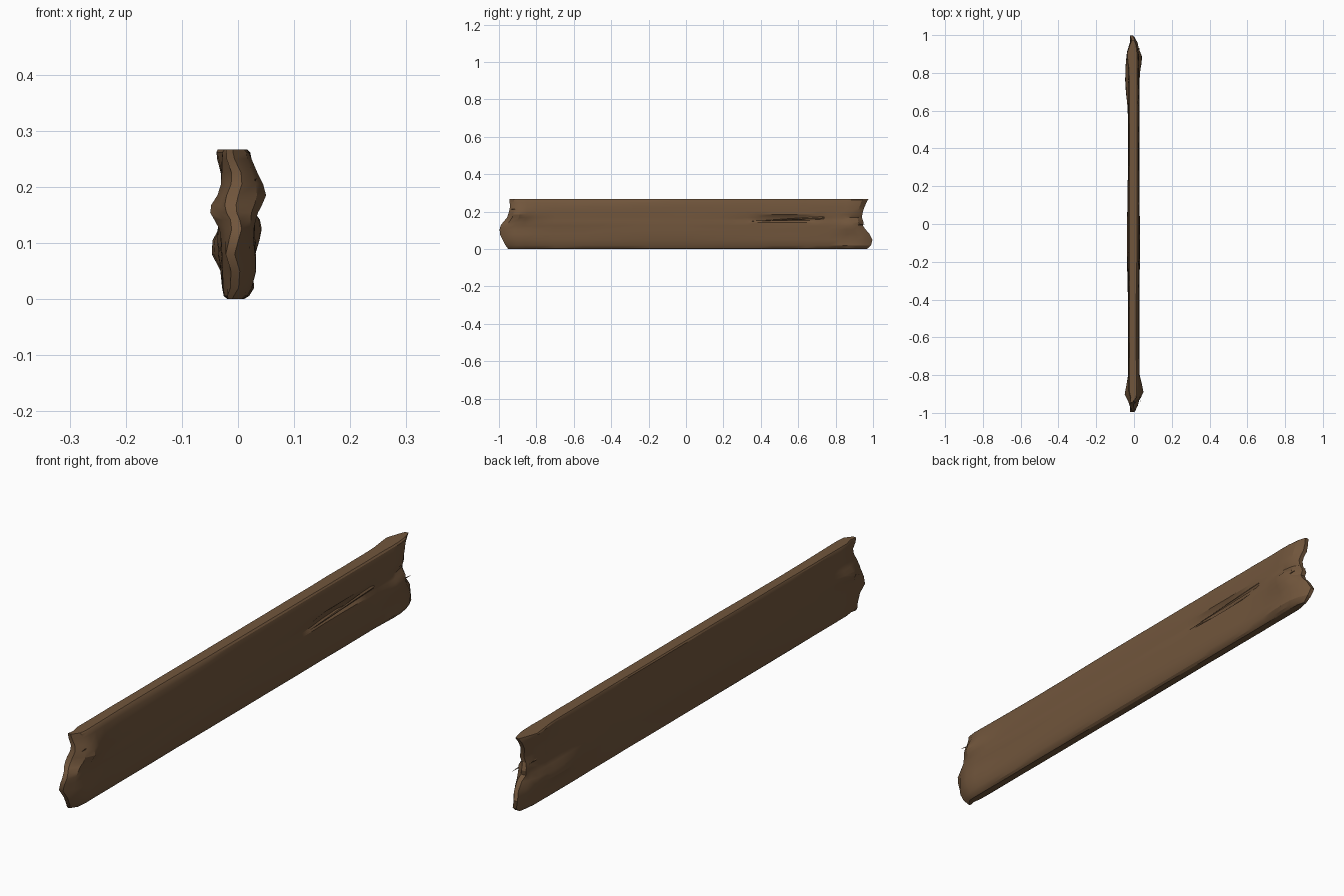
import bpy, bmesh, math, random

if "Cube" in bpy.data.objects:
    bpy.data.objects.remove(bpy.data.objects["Cube"])
random.seed(4)

# Edge profile: height, -x half thickness, +x half thickness
ROWS = [(0, .018, .008), (.006, .025, .016), (.02, .027, .023), (.05, .028, .026),
        (.08, .029, .027), (.105, .030, .027), (.125, .030, .028), (.142, .030, .029),
        (.154, .030, .028), (.168, .030, .028), (.185, .030, .028), (.205, .029, .027),
        (.225, .029, .026), (.25, .028, .024), (.262, .027, .021), (.267, .024, .016)]

# Broken end outlines: (height, y)
FRONT = [(0, -.95), (.02, -.965), (.05, -.98), (.09, -1), (.13, -.99), (.17, -.955),
         (.205, -.945), (.23, -.94), (.267, -.945)]
BACK = [(0, .965), (.012, .985), (.04, 1), (.07, .99), (.1, .965), (.12, .945), (.145, .95),
        (.165, .94), (.2, .945), (.24, .96), (.267, .975)]

# Swellings and gouges: side, y, z, y radius, z radius, amount
BUMPS = [(-1, -.90, .16, .06, .025, .020), (-1, .78, .09, .15, .028, .021),
         (1, -.90, .19, .07, .035, .023), (1, .88, .12, .07, .035, .015),
         (-1, .90, .262, .06, .025, .012), (1, -.88, .06, .07, .03, .008),
         (-1, -.1, .10, .30, .05, .008), (1, .53, .16, .15, .012, -.025),
         (1, -.1, .09, .3, .04, .004), (1, .9, .165, .05, .012, -.012),
         (-1, .05, .06, .12, .012, -.008), (1, -.55, .262, .3, .014, -.006),
         (1, .88, .02, .08, .02, .006)]

STATIONS = [-1, -.965, -.92, -.87, -.8, -.7, -.55, -.38, -.2, 0, .18, .33, .38, .46, .55,
            .64, .7, .76, .82, .87, .92, .965, 1]


def outline(points, z):
    for (z0, a), (z1, b) in zip(points, points[1:]):
        if z <= z1:
            return a + (b - a) * (z - z0) / (z1 - z0)
    return points[-1][1]


def side_x(side, y, z, half, s):
    x = half
    for sd, by, bz, ry, rz, amount in BUMPS:
        if sd == side:
            x += amount * math.exp(-((y - by) / ry) ** 2 - ((z - bz) / rz) ** 2)
    # splintered tips thin out, the shaft keeps its thickness
    taper = {1: .28, .965: .72}.get(abs(s), 1)
    return side * (x * taper + random.uniform(-.0008, .0008))


# Plank skin: two side grids joined at the rims
bm = bmesh.new()
grids = {}
for side in (-1, 1):
    grid = []
    for z, left, right in ROWS:
        row = []
        for s in STATIONS:
            end = abs(outline(FRONT if s < 0 else BACK, z))
            y = s
            if abs(s) > .8:
                y = math.copysign(.8 + (abs(s) - .8) / .2 * (end - .8), s)
            x = side_x(side, y, z, left if side < 0 else right, s)
            if abs(s) == 1:
                x += -.008 + .006 * math.sin(z * 70 + s)
            row.append(bm.verts.new((x, y, z)))
        grid.append(row)
    grids[side] = grid
    for i in range(len(ROWS) - 1):
        for j in range(len(STATIONS) - 1):
            bm.faces.new((grid[i][j], grid[i][j + 1], grid[i + 1][j + 1], grid[i + 1][j]))

a, b = grids[-1], grids[1]
for i in (0, -1):
    for j in range(len(STATIONS) - 1):
        bm.faces.new((a[i][j], a[i][j + 1], b[i][j + 1], b[i][j]))
for j in (0, -1):
    for i in range(len(ROWS) - 1):
        bm.faces.new((a[i][j], a[i + 1][j], b[i + 1][j], b[i][j]))
bmesh.ops.recalc_face_normals(bm, faces=bm.faces)

wood = bpy.data.materials.new("brown_wood")
wood.diffuse_color = (.165, .092, .045, 1)
wood.use_nodes = True
wood.node_tree.nodes["Principled BSDF"].inputs["Base Color"].default_value = wood.diffuse_color


def finish(bm, name):
    mesh = bpy.data.meshes.new(name)
    bm.to_mesh(mesh)
    bm.free()
    mesh.materials.append(wood)
    ob = bpy.data.objects.new(name, mesh)
    bpy.context.collection.objects.link(ob)
    bpy.ops.object.select_all(action='DESELECT')
    ob.select_set(True)
    bpy.context.view_layer.objects.active = ob
    bpy.ops.object.shade_smooth_by_angle(angle=math.radians(25))


finish(bm, "plank")

# Splinters: slim four-sided spikes peeling along the grain
SPLINTERS = [((.020, -.84, .205), (.034, -.945, .215)), ((-.022, -.82, .125), (-.026, -.96, .13)),
             ((.024, .84, .135), (.030, .955, .13)), ((-.024, .82, .17), (-.028, .945, .165)),
             ((.024, .74, .168), (.027, .34, .148))]
bm = bmesh.new()
for (x0, y0, z0), (x1, y1, z1) in SPLINTERS:
    base = [bm.verts.new((x0 + dx, y0, z0 + dz))
            for dx, dz in ((-.005, 0), (0, -.008), (.005, 0), (0, .008))]
    tip = bm.verts.new((x1, y1, z1))
    bm.faces.new(base)
    for k in range(4):
        bm.faces.new((base[k], base[(k + 1) % 4], tip))
bmesh.ops.recalc_face_normals(bm, faces=bm.faces)
finish(bm, "splinters")
